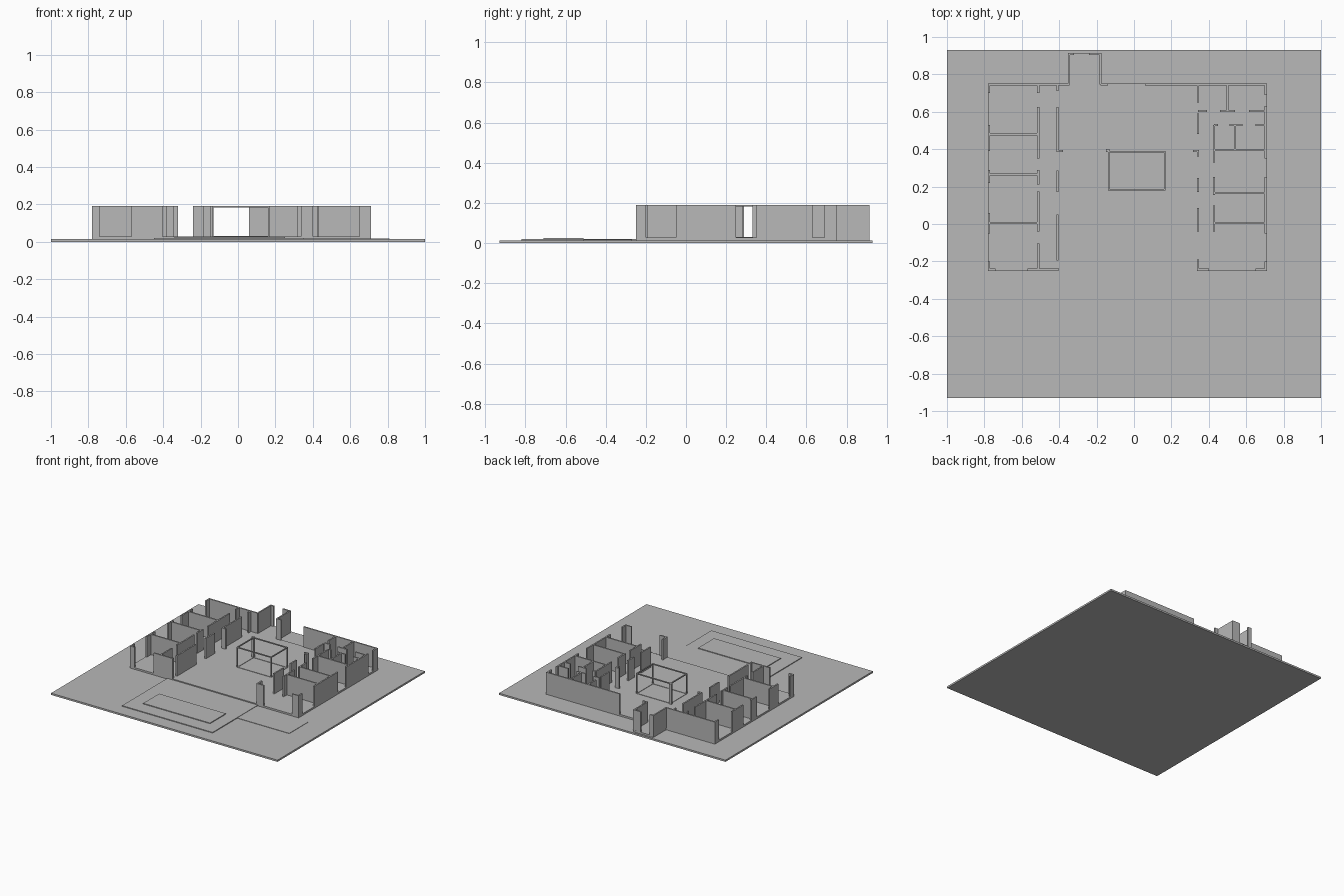
import bpy
import bmesh
from mathutils import Matrix, Vector

cube = bpy.data.objects.get("Cube")
if cube:
    bpy.data.objects.remove(cube, do_unlink=True)

# Single plaster colour
plaster = bpy.data.materials.new("plaster_grey")
plaster.use_nodes = True
colour = (0.48, 0.48, 0.48, 1)
plaster.diffuse_color = colour
plaster.node_tree.nodes["Principled BSDF"].inputs["Base Color"].default_value = colour

THICK = 0.011
GROUND = 0.014
FLOOR = 0.028
TOP = 0.19
WEST, EAST = -0.78, 0.71
SOUTH, NORTH = -0.25, 0.745


def boxes(name, spans):
    """One object made of axis-aligned boxes, each given as low and high corners."""
    bm = bmesh.new()
    for low, high in spans:
        low, high = Vector(low), Vector(high)
        matrix = Matrix.Translation((low + high) / 2) @ Matrix.Diagonal((*(high - low), 1))
        bmesh.ops.create_cube(bm, size=1, matrix=matrix)
    mesh = bpy.data.meshes.new(name)
    bm.to_mesh(mesh)
    bm.free()
    mesh.materials.append(plaster)
    obj = bpy.data.objects.new(name, mesh)
    bpy.context.collection.objects.link(obj)
    return obj


def slab(name, x, y, z):
    return boxes(name, [((x[0], y[0], z[0]), (x[1], y[1], z[1]))])


def wall_along_x(name, y, *runs):
    """Wall parallel to x, broken into runs by door and window openings."""
    h = THICK / 2
    return boxes(name, [((a, y - h, FLOOR), (b, y + h, TOP)) for a, b in runs])


def wall_along_y(name, x, *runs):
    """Wall parallel to y, broken into runs by door and window openings."""
    h = THICK / 2
    return boxes(name, [((x - h, a, FLOOR), (x + h, b, TOP)) for a, b in runs])


# Ground, terraces and pool
slab("ground", (-1, 1), (-0.93, 0.93), (0, GROUND))
slab("main_terrace", (-0.45, 0.35), (-0.82, SOUTH), (GROUND, 0.02))
slab("side_terrace", (0.35, 0.81), (-0.51, -0.27), (GROUND, 0.017))
slab("pool", (-0.34, 0.25), (-0.71, -0.51), (0.02, 0.026))

# House and porch floors
slab("house_floor", (WEST, EAST), (SOUTH, NORTH + 0.005), (GROUND, FLOOR))
slab("porch_floor", (-0.35, -0.175), (NORTH, 0.915), (GROUND, FLOOR))

# Outer walls
wall_along_y("west_wall", WEST + THICK / 2, (SOUTH, -0.2), (-0.05, 0.06),
             (0.22, 0.29), (0.39, 0.53), (0.7, NORTH))
wall_along_y("east_wall", EAST - THICK / 2, (SOUTH, -0.2), (-0.05, 0.25),
             (0.35, 0.63), (0.69, NORTH))
wall_along_x("north_wall", NORTH, (WEST, -0.345), (-0.18, -0.14), (0.06, EAST))
wall_along_x("south_wall", SOUTH + THICK / 2, (WEST, -0.74), (-0.57, -0.405),
             (0.34, 0.4), (0.65, EAST))

# Entrance porch
wall_along_x("porch_front", 0.909, (-0.352, -0.32), (-0.24, -0.173))
for side, x in (("west", -0.347), ("east", -0.178)):
    wall_along_y("porch_" + side + "_wall", x, (NORTH, 0.909))

# West wing
wall_along_y("west_room_wall", -0.512, (SOUTH, -0.105), (-0.04, 0.175),
             (0.21, 0.29), (0.35, 0.625), (0.7, NORTH))
wall_along_y("west_hall_wall", -0.408, (SOUTH, -0.235), (-0.195, 0.05),
             (0.17, 0.285), (0.385, 0.625), (0.71, NORTH))
for i, y in enumerate((0.005, 0.265, 0.48)):
    wall_along_x("west_divider_%d" % i, y, (WEST, -0.512))
wall_along_x("hall_stubs", 0.39, (-0.408, -0.38), (0.315, 0.345))

# East wing
wall_along_y("east_hall_wall", 0.343, (SOUTH, -0.19), (-0.04, 0.085),
             (0.17, 0.245), (0.36, 0.395), (0.48, 0.59), (0.65, NORTH))
wall_along_y("east_room_wall", 0.427, (-0.04, 0.1), (0.155, 0.25), (0.33, 0.53))
for i, y in enumerate((0.005, 0.165, 0.395)):
    wall_along_x("east_divider_%d" % i, y, (0.427, EAST))
wall_along_x("bath_passage_north", 0.605, (0.343, 0.39), (0.46, 0.54), (0.615, EAST))
wall_along_x("bath_passage_south", 0.53, (0.427, 0.45), (0.51, 0.58), (0.65, EAST))
wall_along_y("bath_divider_north", 0.5, (0.605, NORTH))
wall_along_y("bath_divider_south", 0.541, (0.395, 0.53))

# Courtyard frame: posts with rails at top and bottom
x0, x1, y0, y1 = -0.138, 0.168, 0.18, 0.39
bar = 0.008
frame = [((x, y, FLOOR), (x + bar, y + bar, TOP))
         for x in (x0, x1 - bar) for y in (y0, y1 - bar)]
for low, high in ((FLOOR, FLOOR + 0.003), (TOP - bar, TOP)):
    frame += [((x0, y, low), (x1, y + bar, high)) for y in (y0, y1 - bar)]
    frame += [((x, y0, low), (x + bar, y1, high)) for x in (x0, x1 - bar)]
boxes("courtyard_frame", frame)
slab("courtyard_column", (-0.15, -0.13), (0.385, 0.4), (FLOOR, TOP))
